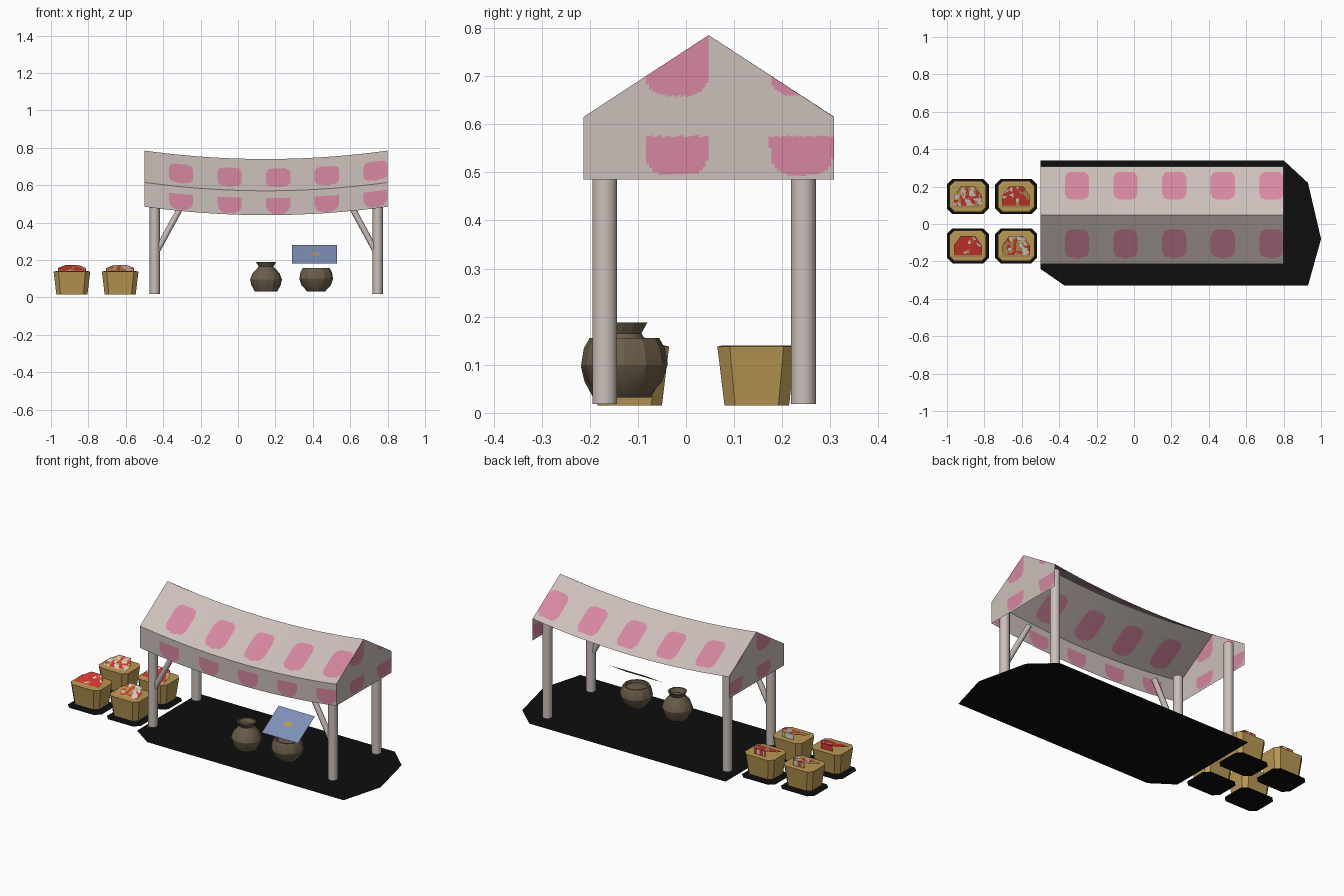
import bpy, bmesh, math, random
from mathutils import Vector

if "Cube" in bpy.data.objects:
    bpy.data.objects.remove(bpy.data.objects["Cube"])

random.seed(4)


def material(name, rgb):
    m = bpy.data.materials.new(name)
    m.diffuse_color = (*rgb, 1)
    m.use_nodes = True
    m.node_tree.nodes["Principled BSDF"].inputs["Base Color"].default_value = m.diffuse_color
    return m


CLOTH = material("pale_cloth", (0.60, 0.52, 0.49))
PINK = material("pink_dot", (0.67, 0.24, 0.35))
BLACK = material("black_ground", (0.004, 0.004, 0.004))
TAN = material("tan_wicker", (0.48, 0.31, 0.085))
CLAY = material("brown_clay", (0.145, 0.108, 0.066))
RED = material("red_fruit", (0.66, 0.04, 0.03))
WHITE = material("white_fruit", (0.72, 0.66, 0.60))
BLUE = material("blue_board", (0.21, 0.28, 0.47))


def finish(name, bm, mats, smooth=None):
    me = bpy.data.meshes.new(name)
    bm.to_mesh(me)
    bm.free()
    ob = bpy.data.objects.new(name, me)
    bpy.context.collection.objects.link(ob)
    for m in mats:
        me.materials.append(m)
    if smooth:
        bpy.ops.object.select_all(action='DESELECT')
        ob.select_set(True)
        bpy.context.view_layer.objects.active = ob
        bpy.ops.object.shade_smooth_by_angle(angle=math.radians(smooth))
    return ob


def grid(name, us, vs, pos, paint, mats, smooth=None):
    """Surface pos(u, v); paint(u, v) gives the material index at a cell centre."""
    bm = bmesh.new()
    rows = [[bm.verts.new(pos(u, v)) for u in us] for v in vs]
    for j in range(len(vs) - 1):
        for i in range(len(us) - 1):
            f = bm.faces.new((rows[j][i], rows[j][i + 1], rows[j + 1][i + 1], rows[j + 1][i]))
            f.material_index = paint((us[i] + us[i + 1]) / 2, (vs[j] + vs[j + 1]) / 2)
    return finish(name, bm, mats, smooth)


def loft(name, rings, mats, smooth=None, cap_end=True):
    """Skin between rings of points, first ring capped."""
    bm = bmesh.new()
    loops = [[bm.verts.new(p) for p in r] for r in rings]
    n = len(loops[0])
    for a, b in zip(loops, loops[1:]):
        for i in range(n):
            bm.faces.new((a[i], a[(i + 1) % n], b[(i + 1) % n], b[i]))
    bm.faces.new(loops[0][::-1])
    if cap_end:
        bm.faces.new(loops[-1])
    return finish(name, bm, mats, smooth)


def flat(name, pts, mat):
    bm = bmesh.new()
    bm.faces.new([bm.verts.new(p) for p in pts])
    return finish(name, bm, [mat])


def steps(a, b, n):
    return [a + (b - a) * i / n for i in range(n + 1)]


# Canopy: sagging cloth, front skirt plus two slopes, open at the back
X0, X1, Y0, YR, Y1 = -0.5, 0.8, -0.213, 0.047, 0.308
LOW, EAVE, RIDGE = 0.485, 0.615, 0.785
PROFILE = [(Y0, LOW), (Y0, EAVE), (YR, RIDGE), (Y1, EAVE)]


def sag(x):
    return 0.045 * (1 - ((x - 0.15) / 0.65) ** 2)


def canopy_pos(x, v):
    k = min(int(v), 2)
    (ya, za), (yb, zb) = PROFILE[k], PROFILE[k + 1]
    t = v - k
    return (x, ya + (yb - ya) * t, za + (zb - za) * t - sag(x))


def round_dot(a, b):
    return abs(a) ** 3.5 + abs(b) ** 3.5 < 1


def canopy_paint(x, v):
    a = ((x - X0) % 0.26 - 0.195) / 0.066
    _, y, z = canopy_pos(x, v)
    if v < 1:
        z += sag(x)
        return int(z < 0.575 and round_dot(a, (z - 0.575) / 0.083))
    return int(round_dot(a, (y - (-0.105 if v < 2 else 0.205)) / 0.076))


grid("canopy", steps(X0, X1, 200),
     steps(0, 1, 20) + steps(1, 2, 44)[1:] + steps(2, 3, 44)[1:],
     canopy_pos, canopy_paint, [CLOTH, PINK], 40)


# Gable ends
def gable_z(y, v):
    top = RIDGE - (RIDGE - EAVE) * abs(y - YR) / (YR - Y0)
    return LOW + (top - LOW) * v


def gable_paint(y, v):
    z = gable_z(y, v)
    a = ((y - Y0) % 0.26 - 0.194) / 0.067
    return int((z < 0.575 and round_dot(a, (z - 0.575) / 0.081))
               or round_dot(a, (z - 0.735) / 0.076))


ys = steps(Y0, YR, 40) + steps(YR, Y1, 40)[1:]
for side, x, cols in (("right", X1, ys), ("left", X0, ys[::-1])):
    grid(side + "_gable", cols, steps(0, 1, 46),
         lambda y, v: (x, y, gable_z(y, v)), gable_paint, [CLOTH, PINK])


# Posts and front braces
def rod(name, a, b, r, n=10):
    a, b = Vector(a), Vector(b)
    q = (b - a).to_track_quat('Z', 'Y')
    rings = [[p + q @ Vector((r * math.cos(math.tau * i / n), r * math.sin(math.tau * i / n), 0))
              for i in range(n)] for p in (a, b)]
    loft(name, rings, [CLOTH], 50)


for side, x, d in (("left", -0.445, 1), ("right", 0.747, -1)):
    rod("front_post_" + side, (x, -0.169, 0.018), (x, -0.169, 0.60), 0.027)
    rod("back_post_" + side, (x, 0.244, 0.018), (x, 0.244, 0.62), 0.027)
    rod("brace_" + side, (x + 0.01 * d, -0.169, 0.245), (x + 0.165 * d, -0.169, 0.53), 0.016, 8)

# Ground patch under the stall
flat("stall_ground", [(x, y, 0) for x, y in
     ((-0.5, -0.24), (-0.37, -0.33), (0.93, -0.33), (1.0, -0.08), (0.93, 0.22),
      (0.8, 0.34), (-0.5, 0.34))], BLACK)


# Clay pots
def pot(name, x, y, profile, n=12):
    loft(name, [[(x + r * math.cos(math.tau * i / n), y + r * math.sin(math.tau * i / n), z)
                 for i in range(n)] for r, z in profile], [CLAY], 25)


pot("narrow_pot", 0.15, -0.133, [(0.06, 0.032), (0.078, 0.065), (0.085, 0.095), (0.072, 0.13),
    (0.045, 0.158), (0.04, 0.165), (0.053, 0.188), (0.044, 0.188), (0.032, 0.165)])
pot("wide_pot", 0.418, -0.128, [(0.048, 0.032), (0.078, 0.065), (0.09, 0.1), (0.084, 0.135),
    (0.072, 0.156), (0.062, 0.156), (0.06, 0.14)])

# Tilted board with a small plain oval on it
flat("board", [(0.29, -0.19, 0.18), (0.53, -0.19, 0.18), (0.53, -0.03, 0.28), (0.29, -0.03, 0.28)], BLUE)
flat("board_oval", [(0.41 + 0.025 * math.cos(math.tau * i / 12),
                     -0.112 + 0.014 * math.sin(math.tau * i / 12),
                     0.232 + 0.00875 * math.sin(math.tau * i / 12)) for i in range(12)], TAN)


# Baskets with heaped fruit
def octagon(cx, cy, hx, hy, c, z):
    pts = []
    for sx, sy, swap in ((1, -1, 0), (1, 1, 1), (-1, 1, 0), (-1, -1, 1)):
        corner = [(sx * (hx - c), sy * hy), (sx * hx, sy * (hy - c))]
        pts += corner[::-1] if swap else corner
    return [(cx + x, cy + y, z) for x, y in pts]


def basket(name, cx, cy, weights):
    flat(name + "_ground", octagon(cx, cy, 0.112, 0.094, 0.03, 0), BLACK)
    loft(name, [octagon(cx, cy, hx, hy, c, z) for hx, hy, c, z in
                ((0.083, 0.067, 0.022, 0.015), (0.095, 0.079, 0.025, 0.115),
                 (0.098, 0.082, 0.026, 0.138), (0.088, 0.072, 0.024, 0.140))], [TAN])

    # Sloping heap, narrowing to the back, then dropping straight down
    def heap_pos(u, v):
        w = 0.075 if v < 0.55 else 0.075 - 0.037 * min((v - 0.55) / 0.45, 1)
        t = min(v, 1)
        return (cx + u * w, cy - 0.062 + 0.115 * t, 0.172 - 0.033 * (1 - t) if v <= 1 else 0.139)

    seeds = [(random.uniform(-1, 1), random.random(), random.choices((0, 1, 2), weights)[0])
             for _ in range(60)]

    def heap_paint(u, v):
        near = min(seeds, key=lambda s: (s[0] - u) ** 2 + (1.6 * (s[1] - v)) ** 2)
        return 2 if abs(u) > 0.95 or v < 0.12 else near[2]

    grid(name + "_fruit", steps(-1, 1, 20), steps(0, 1, 16) + [1.1],
         heap_pos, heap_paint, [RED, WHITE, TAN])


MOSTLY_RED, MIXED = (85, 10, 5), (28, 42, 30)
basket("front_left_basket", -0.888, -0.117, MOSTLY_RED)
basket("back_left_basket", -0.888, 0.147, MIXED)
basket("front_right_basket", -0.63, -0.117, MIXED)
basket("back_right_basket", -0.63, 0.147, MOSTLY_RED)
